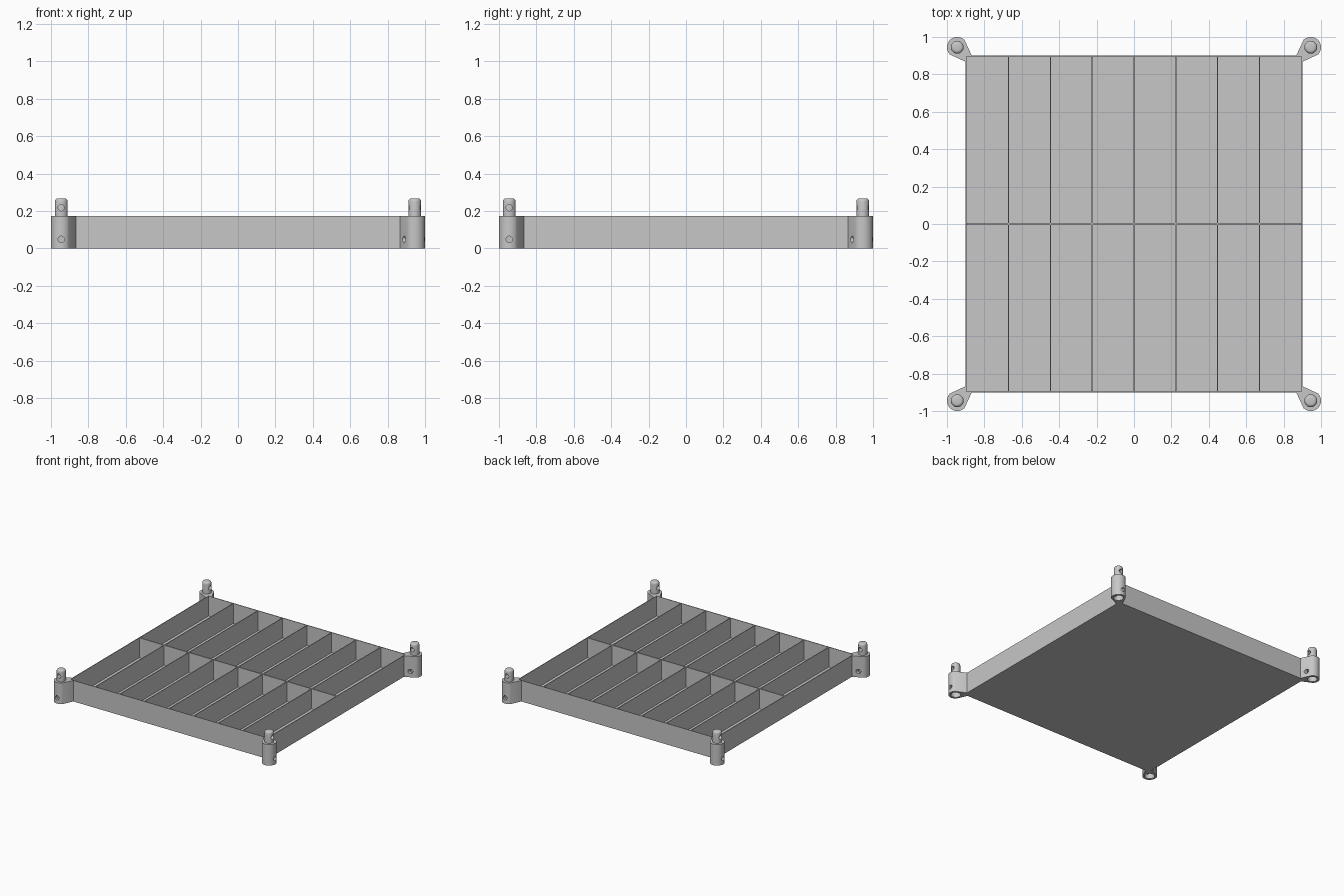
import bpy, bmesh, math
from mathutils import Matrix, Vector

if "Cube" in bpy.data.objects:
    bpy.data.objects.remove(bpy.data.objects["Cube"])

HALF, H = 0.9, 0.173          # tray half width and height
WALL, FLOOR = 0.008, 0.01
POST, R = 0.945, 0.055        # corner post centre and radius
PIN_R, PIN_TOP = 0.034, 0.267

grey = bpy.data.materials.new("grey plastic")
grey.diffuse_color = (0.57, 0.57, 0.57, 1)
grey.use_nodes = True
grey.node_tree.nodes["Principled BSDF"].inputs["Base Color"].default_value = grey.diffuse_color


def finish(name, bm, smooth=False):
    bmesh.ops.recalc_face_normals(bm, faces=bm.faces)
    mesh = bpy.data.meshes.new(name)
    bm.to_mesh(mesh)
    bm.free()
    mesh.materials.append(grey)
    ob = bpy.data.objects.new(name, mesh)
    bpy.context.collection.objects.link(ob)
    if smooth:
        smooth_edges(ob)
    return ob


def smooth_edges(ob):
    bpy.ops.object.select_all(action='DESELECT')
    ob.select_set(True)
    bpy.context.view_layer.objects.active = ob
    bpy.ops.object.shade_smooth_by_angle(angle=math.radians(30))


def box(name, lo, hi):
    lo, hi = Vector(lo), Vector(hi)
    bm = bmesh.new()
    bmesh.ops.create_cube(bm, size=1, matrix=Matrix.Translation((lo + hi) / 2)
                          @ Matrix.Diagonal((*(hi - lo), 1)))
    return finish(name, bm)


def cylinder(name, r, length, centre, along_x=False):
    bm = bmesh.new()
    m = Matrix.Translation(centre)
    if along_x:
        m = m @ Matrix.Rotation(math.pi / 2, 4, 'Y')
    bmesh.ops.create_cone(bm, cap_ends=True, segments=32, radius1=r, radius2=r,
                          depth=length, matrix=m)
    return finish(name, bm)


def cut(ob, cutters):
    for c in cutters:
        c.hide_render = True
        mod = ob.modifiers.new("cut", 'BOOLEAN')
        mod.operation, mod.solver, mod.object = 'DIFFERENCE', 'EXACT', c
    bpy.context.view_layer.update()
    dg = bpy.context.evaluated_depsgraph_get()
    mesh = bpy.data.meshes.new_from_object(ob.evaluated_get(dg))
    ob.modifiers.clear()
    ob.data = mesh
    for c in cutters:
        bpy.data.objects.remove(c)
    smooth_edges(ob)


# Open tray: block with its top inset and pushed down to the floor
bm = bmesh.new()
bmesh.ops.create_cube(bm, size=1, matrix=Matrix.Translation((0, 0, H / 2))
                      @ Matrix.Diagonal((2 * HALF, 2 * HALF, H, 1)))
bm.normal_update()
top = max(bm.faces, key=lambda f: f.calc_center_median().z)
bmesh.ops.inset_region(bm, faces=[top], thickness=WALL)
ext = bmesh.ops.extrude_discrete_faces(bm, faces=[top])["faces"][0]
bmesh.ops.translate(bm, verts=ext.verts, vec=(0, 0, FLOOR - H))
finish("tray", bm)

# Dividers: one across the middle, seven in each half
inner = HALF - WALL
mid, thin = 0.0045, 0.003
box("middle_divider", (-inner, -mid, FLOOR), (inner, mid, H))
for k in range(-3, 4):
    x = k * 0.2235
    box("front_divider", (x - thin, -inner, FLOOR), (x + thin, -mid, H))
    box("back_divider", (x - thin, mid, FLOOR), (x + thin, inner, H))

# Corner bracket: rounded diagonal lug ending at the tray corner
pts = [(POST + R * math.cos(a), -POST + R * math.sin(a))
       for a in (math.radians(-135 + 180 * i / 24) for i in range(25))]
reach = R * math.sqrt(2) - (POST - HALF)
pts += [(HALF, -HALF + reach), (HALF, -HALF), (HALF - reach, -HALF)]
bm = bmesh.new()
face = bm.faces.new([bm.verts.new((x, y, 0)) for x, y in pts])
ext = bmesh.ops.extrude_face_region(bm, geom=[face])["geom"]
bmesh.ops.translate(bm, verts=[g for g in ext if isinstance(g, bmesh.types.BMVert)],
                    vec=(0, 0, H))
bracket = finish("corner_bracket", bm)
cut(bracket, [cylinder("socket_cutter", 0.037, 0.2, (POST, -POST, 0)),
              cylinder("cross_hole_cutter", 0.017, 0.4, (POST, -POST, 0.048), True)])

# Stacking pin with rounded top and a cross hole
bm = bmesh.new()
bmesh.ops.create_cone(bm, cap_ends=True, segments=32, radius1=PIN_R, radius2=PIN_R,
                      depth=PIN_TOP - H,
                      matrix=Matrix.Translation((POST, -POST, (PIN_TOP + H) / 2)))
rim = [e for e in bm.edges if all(v.co.z > PIN_TOP - 0.001 for v in e.verts)]
bmesh.ops.bevel(bm, geom=rim, offset=0.016, segments=4, profile=0.5, affect='EDGES')
pin = finish("stacking_pin", bm)
cut(pin, [cylinder("pin_hole_cutter", 0.017, 0.4, (POST, -POST, 0.217), True)])

# Repeat the corner around the tray
for part in (bracket, pin):
    for i in range(1, 4):
        copy = part.copy()
        copy.rotation_euler.z = i * math.pi / 2
        bpy.context.collection.objects.link(copy)
